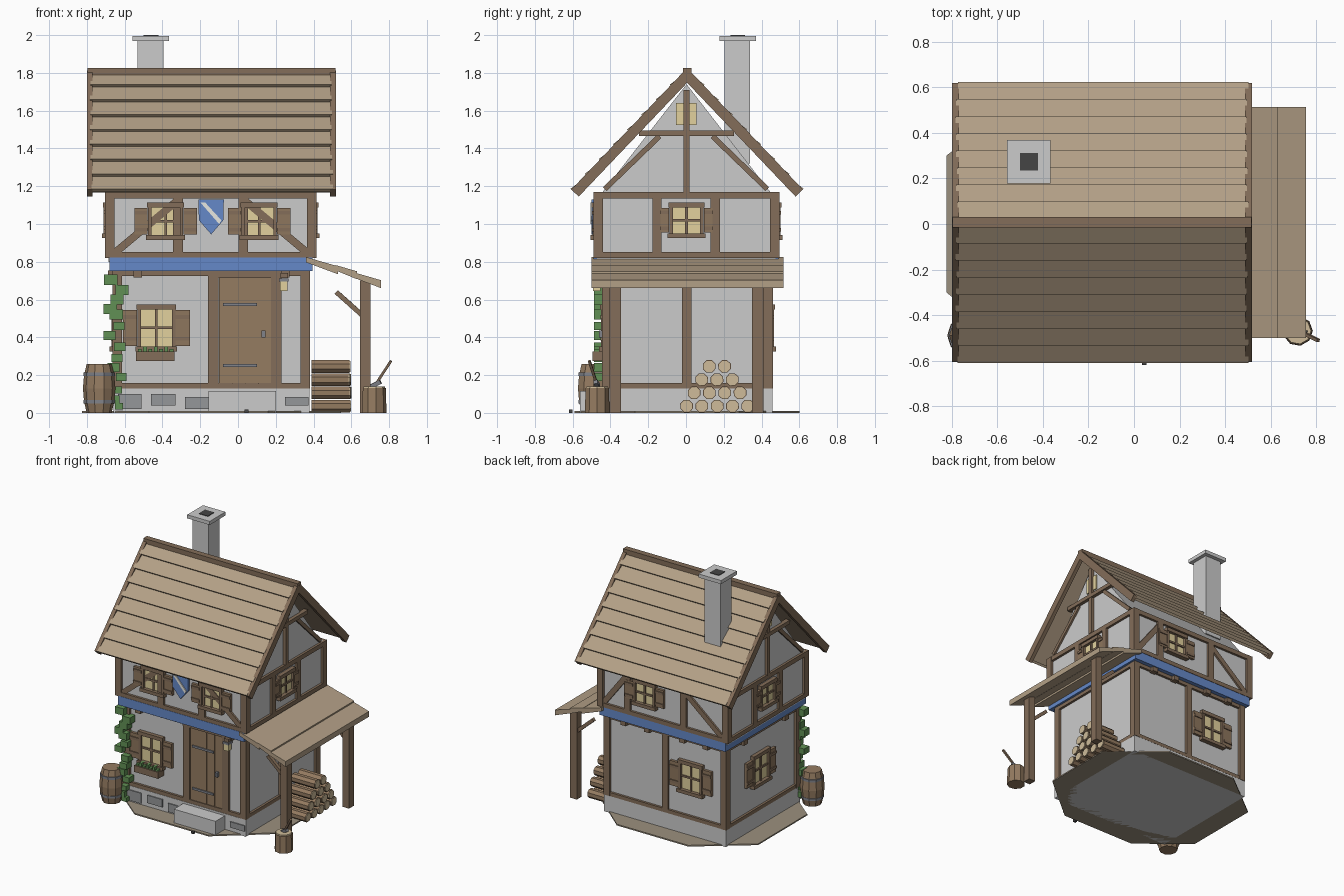
import bpy, bmesh, math, random
from mathutils import Vector as V

if "Cube" in bpy.data.objects:
    bpy.data.objects.remove(bpy.data.objects["Cube"])
random.seed(4)

COL = dict(timber=(.23, .155, .10), roof=(.45, .35, .24), door=(.30, .20, .12), shutter=(.27, .18, .11),
           blue=(.13, .25, .58), glass=(.76, .64, .34), leaf=(.12, .28, .09), iron=(.22, .23, .26),
           stone=(.30, .31, .32), dark=(.06, .06, .06), ground=(.33, .28, .21), logend=(.62, .50, .32),
           white=(.8, .8, .75))
mats = {}
for k, c in COL.items():
    mats[k] = bpy.data.materials.new(k)
    mats[k].diffuse_color = (*c, 1)
parts = {}


def part(name, mat):
    return parts.setdefault(name, (bmesh.new(), mat))[0]


def prism(name, mat, pts, vec):
    """Extrude a polygon along a vector into a named part."""
    bm, vec = part(name, mat), V(vec)
    a = [bm.verts.new(V(p)) for p in pts]
    b = [bm.verts.new(V(p) + vec) for p in pts]
    faces = [bm.faces.new(a), bm.faces.new(b[::-1])]
    n = len(a)
    faces += [bm.faces.new((a[i], b[i], b[(i + 1) % n], a[(i + 1) % n])) for i in range(n)]
    bmesh.ops.recalc_face_normals(bm, faces=faces)


def box(name, mat, x0, x1, y0, y1, z0, z1):
    prism(name, mat, [(x0, y0, z0), (x1, y0, z0), (x1, y1, z0), (x0, y1, z0)], (0, 0, z1 - z0))


def bar(name, mat, a, b, w, n=4):
    """Straight stick with n sides from a to b."""
    a, b = V(a), V(b)
    u = (b - a).cross(V((.01, 1, .02))).normalized()
    v = (b - a).cross(u).normalized()
    angs = [2 * math.pi * (i + .5) / n for i in range(n)]
    prism(name, mat, [a + (u * math.cos(t) + v * math.sin(t)) * w for t in angs], b - a)


def lathe(name, mat, cx, cy, prof, n):
    bm = part(name, mat)
    rings = [[bm.verts.new((cx + r * math.cos(2 * math.pi * i / n), cy + r * math.sin(2 * math.pi * i / n), z))
              for i in range(n)] for r, z in prof]
    bm.faces.new(rings[0][::-1])
    bm.faces.new(rings[-1])
    for p, q in zip(rings, rings[1:]):
        for i in range(n):
            j = (i + 1) % n
            bm.faces.new((p[i], p[j], q[j], q[i]))


# Wall faces: (u along wall, d outward, z) -> world
def walls(x0, x1, y0, y1):
    return dict(front=lambda u, d, z: V((u, y0 - d, z)), back=lambda u, d, z: V((u, y1 + d, z)),
                left=lambda u, d, z: V((x0 - d, u, z)), right=lambda u, d, z: V((x1 + d, u, z)))


LOW, UP = walls(-.645, .36, -.425, .44), walls(-.685, .395, -.47, .475)


def panel(name, mat, f, poly, d0, d1):
    prism(name, mat, [f(u, d0, z) for u, z in poly], f(0, d1, 0) - f(0, d0, 0))


def rect(name, mat, f, u0, u1, z0, z1, d0=-.02, d1=.018):
    panel(name, mat, f, [(u0, z0), (u1, z0), (u1, z1), (u0, z1)], d0, d1)


def brace(name, f, a, b, w=.02, d=.014):
    t = V((b[0] - a[0], b[1] - a[1])).normalized()
    n = V((-t.y, t.x)) * w
    panel(name, 'timber', f, [(a[0] - n.x, a[1] - n.y), (b[0] - n.x, b[1] - n.y),
                              (b[0] + n.x, b[1] + n.y), (a[0] + n.x, a[1] + n.y)], -.01, d)


def window(f, u, z, w, h, sw):
    """Framed window with cross bars, sill and slatted shutters; w, h are half sizes."""
    rect('window_glass', 'glass', f, u - w, u + w, z - h, z + h, -.01, .008)
    for s in (-1, 1):
        a, b = sorted((u + s * w, u + s * (w - .018)))
        rect('window_frames', 'timber', f, a, b, z - h, z + h, -.01, .026)
        a, b = sorted((u + s * (w + .002), u + s * (w + sw)))
        rect('shutters', 'shutter', f, a, b, z - h + .02, z + h - .02, -.01, .02)
        for k in (-.5, .5):
            rect('shutter_slats', 'timber', f, a, b, z + k * h - .01, z + k * h + .01, .01, .027)
    rect('window_frames', 'timber', f, u - w - .005, u + w + .005, z + h - .018, z + h + .01, -.01, .03)
    rect('window_frames', 'timber', f, u - w - .01, u + w + .01, z - h - .01, z - h + .016, -.01, .036)
    rect('window_frames', 'timber', f, u - .007, u + .007, z - h, z + h, -.01, .018)
    rect('window_frames', 'timber', f, u - w, u + w, z - .007, z + .007, -.01, .018)


# Ground slab, plinth, stones and step
g = [(-.685, .3), (-.685, -.3), (-.33, -.59), (.3, -.59), (.685, -.27), (.685, .28), (.31, .6), (-.3, .6)]
prism('ground_slab', 'ground', [(x - .14, y, 0) for x, y in g], (0, 0, .01))
box('pebble', 'dark', .035, .055, -.62, -.6, 0, .018)
box('plinth', None, -.66, .378, -.445, .457, 0, .13)
for u0, u1, z0, z1 in ((-.635, -.51, .02, .1), (-.46, -.33, .04, .1), (-.28, -.155, .02, .085), (.25, .372, .04, .085)):
    rect('plinth_stones', 'stone', LOW['front'], u0, u1, z0, z1, 0, .028)
box('door_step', None, -.155, .2, -.56, -.43, 0, .115)

# Walls and gable prism
box('lower_walls', None, -.645, .36, -.425, .44, .1, .8)
box('upper_walls', None, -.685, .395, -.47, .475, .8, 1.17)
prism('gable', None, [(-.685, -.445, 1.165), (-.685, .45, 1.165), (-.685, .003, 1.74)], (1.08, 0, 0))
box('blue_band', 'blue', -.68, .395, -.49, .49, .752, .822)

# Corner posts
for x0, x1, y0, y1, z0, z1 in ((-.665, .38, -.445, .46, .13, .755), (-.705, .415, -.49, .495, .82, 1.17)):
    for x in (x0, x1 - .05):
        for y in (y0, y1 - .05):
            box('corner_posts', 'timber', x, x + .05, y, y + .05, z0, z1)
# Horizontal rails round both storeys
for F, lohi in ((LOW, ((.13, .158), (.725, .755))), (UP, ((.82, .852), (1.135, 1.17)))):
    xs, ys = ((-.65, .365), (-.43, .445)) if F is LOW else ((-.69, .4), (-.475, .48))
    for k, f in F.items():
        u0, u1 = xs if k in ('front', 'back') else ys
        for a, b in lohi:
            rect('rails', 'timber', f, u0, u1, a, b)
# Intermediate posts
for F, k, us, w, z0, z1 in ((LOW, 'front', (-.132, .203), .028, .12, .75), (LOW, 'back', (-.14,), .025, .13, .75),
                            (LOW, 'right', (.003,), .025, .13, .75),
                            (UP, 'front', (-.318, .028), .026, .83, 1.15), (UP, 'back', (-.318, .16), .026, .83, 1.15),
                            (UP, 'right', (-.153, .155), .024, .83, 1.15), (UP, 'left', (-.153, .155), .024, .83, 1.15)):
    for u in us:
        rect('wall_posts', 'timber', F[k], u - w, u + w, z0, z1)
for k in ('front', 'back'):
    brace('wall_braces', UP[k], (-.325, 1.12), (-.655, .845))
    brace('wall_braces', UP[k], (.04, 1.12) if k == 'front' else (.16, 1.12), (.37, .845))
# Gable timbers and attic windows
for k in ('left', 'right'):
    f = UP[k]
    rect('gable_timbers', 'timber', f, -.013, .018, 1.17, 1.71, -.01, .022)
    rect('gable_timbers', 'timber', f, -.25, .255, 1.465, 1.495, -.01, .026)
    for s in (-1, 1):
        brace('gable_timbers', f, (s * .14, 1.465), (s * .43, 1.185), .014)
    rect('attic_windows', 'glass', f, -.053, .055, 1.525, 1.64, -.01, .01)

# Windows
window(LOW['front'], -.432, .45, .1, .115, .077)
window(LOW['back'], -.36, .45, .1, .115, .077)
window(LOW['left'], .03, .45, .1, .115, .077)
for u in (-.383, .112):
    window(UP['front'], u, 1.015, .093, .09, .072)
window(UP['back'], .01, 1.015, .093, .09, .072)
for k in ('left', 'right'):
    window(UP[k], .003, 1.02, .09, .085, .047)
rect('flower_box', 'timber', LOW['front'], -.54, -.335, .275, .325, 0, .07)
for i in range(7):
    u = -.53 + i * .028
    rect('flower_leaves', 'leaf', LOW['front'], u, u + .02, .315, .338 + .014 * (i % 2), .02, .062)

# Door
f = LOW['front']
for i in range(4):
    u = -.1 + i * .07
    rect('door', 'door', f, u, u + .067, .115, .72, -.01, .012)
rect('door', 'door', f, -.1, .177, .115, .72, -.01, .008)
rect('door_lintel', 'timber', f, -.16, .23, .715, .752, -.01, .024)
for z in (.25, .575):
    rect('door_hinges', 'iron', f, -.08, .1, z - .008, z + .008, 0, .02)
rect('door_handle', 'iron', f, .125, .145, .4, .435, 0, .035)
# Lantern
rect('lantern_bracket', 'timber', f, .225, .265, .715, .74, 0, .07)
rect('lantern', 'glass', f, .222, .262, .645, .695, .028, .068)
rect('lantern_cap', 'iron', f, .217, .267, .695, .712, .023, .073)
# Hanging shield with stripe
f = UP['front']
panel('shield', 'blue', f, [(-.21, 1.13), (-.075, 1.13), (-.078, 1.02), (-.142, .945), (-.207, 1.02)], .01, .03)
panel('shield_stripe', 'white', f, [(-.2, 1.115), (-.175, 1.115), (-.088, 1.02), (-.1, 1.0)], .025, .036)
# Joist ends under the overhang
for k, us in (('front', (-.53, .25)), ('back', (-.5, -.3, .0, .2)), ('left', (-.25, .25))):
    for u in us:
        rect('joist_ends', 'timber', LOW[k], u - .023, u + .023, .718, .754, 0, .042)


# Main roof: stepped plank courses, bargeboards, ridge
def slope(s, t, o):
    return (.006 + s * (.6 * t + .724 * o), 1.80 - .63 * t + .69 * o)


def roof_piece(name, mat, x0, x1, s, quad):
    prism(name, mat, [(x0, *slope(s, t, o)) for t, o in quad], (x1 - x0, 0, 0))


N = 8
for s in (-1, 1):
    roof_piece('roof_deck', 'roof', -.77, .49, s, [(0, -.022), (.98, -.022), (.98, .002), (0, .002)])
    for i in range(N):
        a, b = max(0, i / N - .01), (i + 1) / N
        j = random.uniform(0, .012)
        roof_piece('roof_planks', 'roof', -.785 + j, .493 + j, s, [(a, -.008), (b, -.002), (b, .024), (a, .004)])
    for x in (-.8, .488):
        roof_piece('bargeboards', 'timber', x, x + .03, s, [(0, -.036), (1.0, -.036), (1.0, .018), (0, .018)])
box('ridge_beam', 'timber', -.797, .517, -.016, .03, 1.785, 1.825)

# Chimney
box('chimney_shaft', None, -.532, -.394, .203, .34, 1.32, 1.97)
box('chimney_cap', None, -.558, -.366, .178, .37, 1.968, 1.996)
box('chimney_hole', 'dark', -.5, -.422, .236, .313, 1.98, 2.0)

# Lean-to shed: stepped boards, posts, braces
for x0, x1, z in ((.36, .53, .825), (.515, .63, .783), (.61, .757, .745)):
    z1 = z - .29 * (x1 - x0)
    prism('shed_roof', 'roof', [(x0, -.5, z - .028), (x0, -.5, z), (x1, -.5, z1), (x1, -.5, z1 - .042)], (0, 1.015, 0))
for y in (-.375, .38):
    box('shed_posts', 'timber', .645, .702, y - .03, y + .03, 0, .7)
    bar('shed_braces', 'timber', (.52, y, .64), (.66, y, .515), .018)

# Log pile in rows of 5, 4, 3, 2
for r in range(4):
    for i in range(5 - r):
        y, z = .003 + r * .04 + i * .081, .036 + r * .07
        e = random.uniform(-.006, .006)
        bar('logs', 'door', (.39, y, z), (.59 + e, y, z), .036, 8)
        bar('log_ends', 'logend', (.388, y, z), (.595 + e, y, z), .032, 8)

# Barrel
lathe('barrel', 'door', -.735, -.49, [(.066, 0), (.08, .06), (.086, .13), (.08, .2), (.066, .26)], 10)
for z in (.05, .195):
    lathe('barrel_hoops', 'iron', -.735, -.49, [(.083, z), (.083, z + .018)], 10)

# Chopping block with axe
lathe('chopping_block', 'door', .72, -.47, [(.066, 0), (.063, .132)], 9)
lathe('block_top', 'logend', .72, -.47, [(.06, .13), (.058, .14)], 9)
bar('axe_handle', 'timber', (.725, -.47, .145), (.81, -.512, .275), .01)
bar('axe_head', 'iron', (.705, -.465, .14), (.755, -.48, .165), .016)

# Ivy on the front left corner
for i, z in enumerate((.035, .07, .12, .19, .24, .29, .35, .41, .46, .52, .55, .6, .65, .705)):
    x = (-.625, -.665, -.635)[i % 3] + random.uniform(-.02, .01)
    w = .02 + .02 * z + random.uniform(0, .008)
    box('ivy', 'leaf', x - w, x + w, -.488, -.425, z - w * .75, z + w * .75)

# Turn every collected part into an object
for name, (bm, mat) in parts.items():
    me = bpy.data.meshes.new(name)
    bm.to_mesh(me)
    bm.free()
    if mat:
        me.materials.append(mats[mat])
    bpy.context.collection.objects.link(bpy.data.objects.new(name, me))

for m in bpy.data.materials:
    if m.users and not m.is_grease_pencil:
        m.use_nodes = True
        m.node_tree.nodes["Principled BSDF"].inputs["Base Color"].default_value = m.diffuse_color
